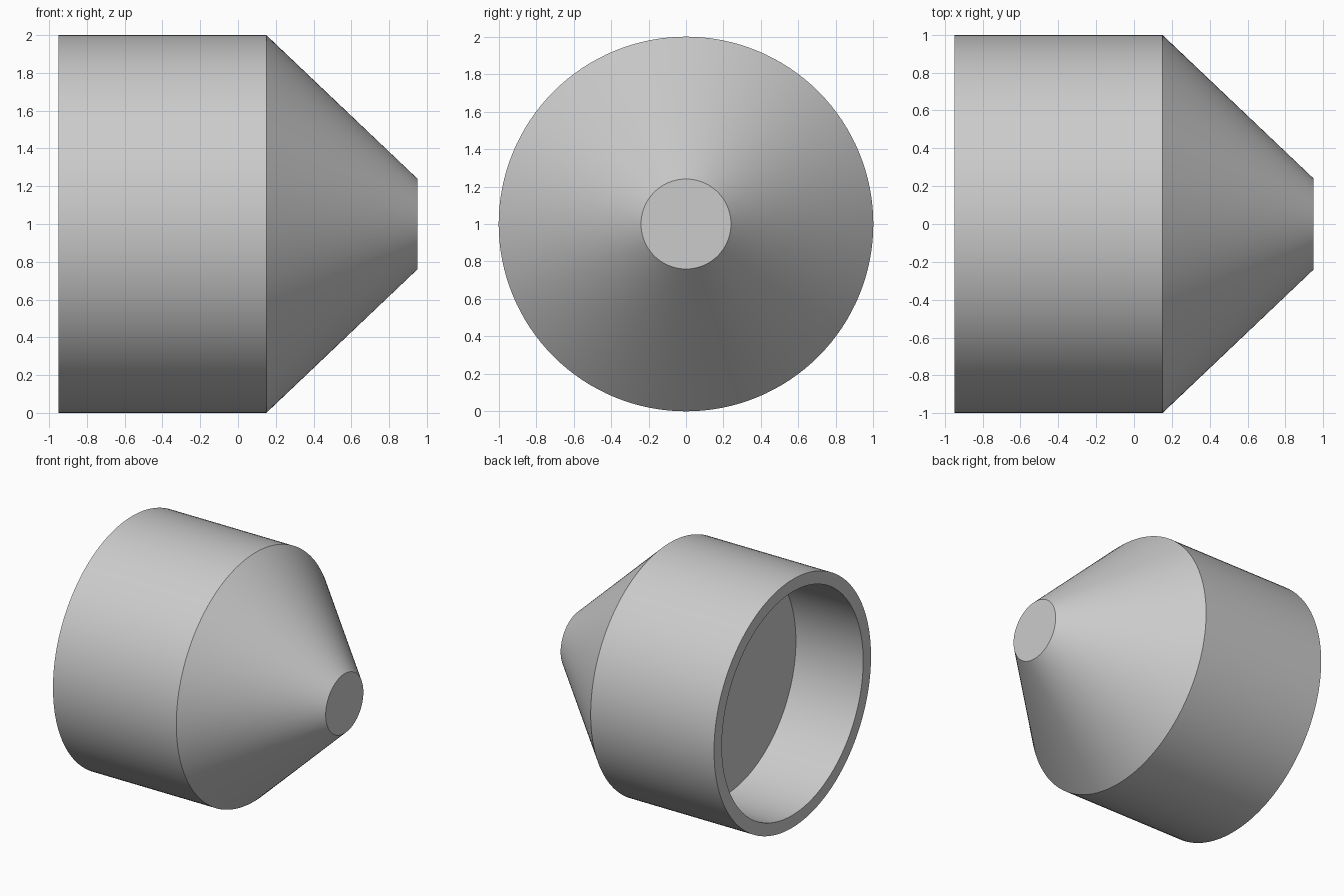
import bpy, bmesh, math

if "Cube" in bpy.data.objects:
    bpy.data.objects.remove(bpy.data.objects["Cube"])

SEGMENTS = 128
AXIS_Z = 1.0

# Half-section of the closed body: (x along axis, radius)
PROFILE = [
    (-0.35, 0.00),  # recess floor centre
    (-0.35, 0.90),  # recess floor edge
    (-0.95, 0.90),  # inner rim
    (-0.95, 1.00),  # outer rim
    (0.15, 1.00),   # shoulder
    (0.95, 0.24),   # cone tip edge
    (0.95, 0.00),   # cone tip centre
]


def lathe_x(name, profile, segments):
    """Spin a profile around the horizontal x axis."""
    bm = bmesh.new()
    verts = [bm.verts.new((x, 0, r)) for x, r in profile]
    edges = [bm.edges.new(pair) for pair in zip(verts, verts[1:])]
    bmesh.ops.spin(bm, geom=verts + edges, cent=(0, 0, 0), axis=(1, 0, 0),
                   angle=math.tau, steps=segments, use_duplicate=False)
    bmesh.ops.remove_doubles(bm, verts=bm.verts, dist=1e-4)
    bmesh.ops.recalc_face_normals(bm, faces=bm.faces)
    mesh = bpy.data.meshes.new(name)
    bm.to_mesh(mesh)
    bm.free()
    obj = bpy.data.objects.new(name, mesh)
    bpy.context.collection.objects.link(obj)
    return obj


# Cup with a solid tapered nose
body = lathe_x("tapered_cup", PROFILE, SEGMENTS)
body.location.z = AXIS_Z

bpy.context.view_layer.objects.active = body
body.select_set(True)
bpy.ops.object.shade_smooth_by_angle(angle=math.radians(30))
